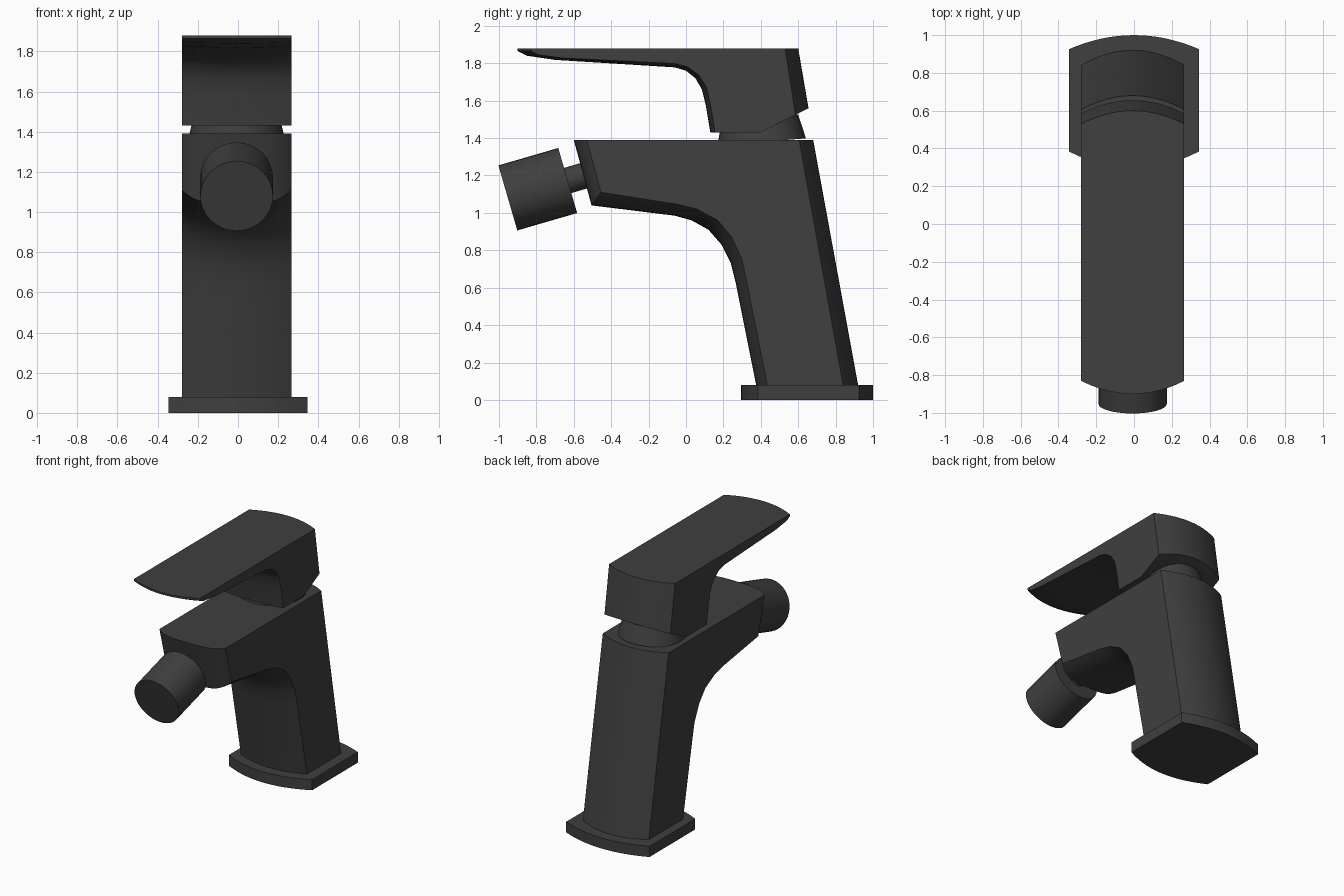
import bpy, bmesh, math
from mathutils import Vector

cube = bpy.data.objects.get("Cube")
if cube:
    bpy.data.objects.remove(cube, do_unlink=True)

# Single dark finish
finish = bpy.data.materials.new("charcoal finish")
finish.use_nodes = True
COLOUR = (0.05, 0.05, 0.05, 1)
finish.diffuse_color = COLOUR
finish.node_tree.nodes["Principled BSDF"].inputs["Base Color"].default_value = COLOUR

MID = -0.007   # the tap sits slightly off the base centre
HALF = 0.273


def finish_object(name, bm, angle=30):
    bmesh.ops.recalc_face_normals(bm, faces=bm.faces)
    mesh = bpy.data.meshes.new(name)
    bm.to_mesh(mesh)
    bm.free()
    mesh.materials.append(finish)
    obj = bpy.data.objects.new(name, mesh)
    bpy.context.collection.objects.link(obj)
    bpy.ops.object.select_all(action="DESELECT")
    obj.select_set(True)
    bpy.context.view_layer.objects.active = obj
    bpy.ops.object.shade_smooth_by_angle(angle=math.radians(angle))
    return obj


def bowed_slab(name, profile, half, centre=MID, steps=20):
    """Sweep a side profile across x; each point (y, z, dy, dz, power)
    is shifted by (dy, dz) towards the two side edges."""
    bm = bmesh.new()
    columns = []
    for i in range(steps + 1):
        t = -math.cos(math.pi * i / steps)
        columns.append([bm.verts.new((centre + half * t,
                                      y + dy * abs(t) ** p,
                                      z + dz * abs(t) ** p))
                        for y, z, dy, dz, p in profile])
    n = len(profile)
    for a, b in zip(columns, columns[1:]):
        for j in range(n):
            k = (j + 1) % n
            bm.faces.new((a[j], a[k], b[k], b[j]))
    bm.faces.new(columns[0])
    bm.faces.new(columns[-1])
    return finish_object(name, bm)


def cylinder(name, start, end, r1, r2, sides=32):
    start, end = Vector(start), Vector(end)
    axis = end - start
    bm = bmesh.new()
    bmesh.ops.create_cone(bm, cap_ends=True, segments=sides,
                          radius1=r1, radius2=r2, depth=axis.length)
    bmesh.ops.rotate(bm, verts=bm.verts,
                     matrix=axis.to_track_quat("Z", "Y").to_matrix())
    bmesh.ops.translate(bm, verts=bm.verts, vec=(start + end) / 2)
    return finish_object(name, bm)


# Foot plate with bowed front and back
bowed_slab("base_plate", [
    (0.295, 0, 0.09, 0, 2), (1.0, 0, -0.075, 0, 2),
    (1.0, 0.08, -0.075, 0, 2), (0.295, 0.08, 0.09, 0, 2)], 0.345, 0)

# Leaning column that curves into the spout
bowed_slab("body", [
    (0.92, 0.08, -0.08, 0, 2), (0.68, 1.39, -0.075, 0, 2),
    (-0.6, 1.39, 0.07, 0, 4), (-0.505, 1.04, 0.05, 0.07, 4),
    (-0.06, 0.985, 0.02, 0.06, 3), (0.03, 0.96, 0.03, 0.06, 2),
    (0.12, 0.91, 0.05, 0.05, 2), (0.19, 0.83, 0.055, 0.04, 2),
    (0.24, 0.73, 0.06, 0.02, 2), (0.265, 0.63, 0.06, 0, 2),
    (0.375, 0.08, 0.06, 0, 2)], HALF)

# Lever handle with thin blade and bowed ends
bowed_slab("lever_handle", [
    (0.6, 1.88, -0.07, 0, 2), (-0.9, 1.88, 0.07, 0, 2),
    (-0.9, 1.865, 0.07, 0, 2), (-0.85, 1.84, 0.06, 0.005, 2),
    (-0.7, 1.818, 0.04, 0.01, 2), (-0.06, 1.778, 0, 0.02, 2),
    (0.0, 1.76, 0.01, 0.02, 2), (0.05, 1.72, 0.02, 0.015, 2),
    (0.085, 1.66, 0.025, 0.01, 2), (0.105, 1.58, 0.025, 0, 2),
    (0.13, 1.43, 0.025, 0, 2), (0.4, 1.43, 0, 0, 2),
    (0.655, 1.56, -0.07, -0.035, 2)], HALF)

# Collar under the lever
cylinder("collar", (MID, 0.405, 1.38), (MID, 0.395, 1.51), 0.237, 0.205)

# Tilted outlet and the neck joining it to the spout
cylinder("outlet_neck", (MID, -0.66, 1.165), (MID, -0.44, 1.23), 0.07, 0.07)
cylinder("outlet", (MID, -0.9525, 1.08), (MID, -0.6325, 1.173), 0.181, 0.181)
